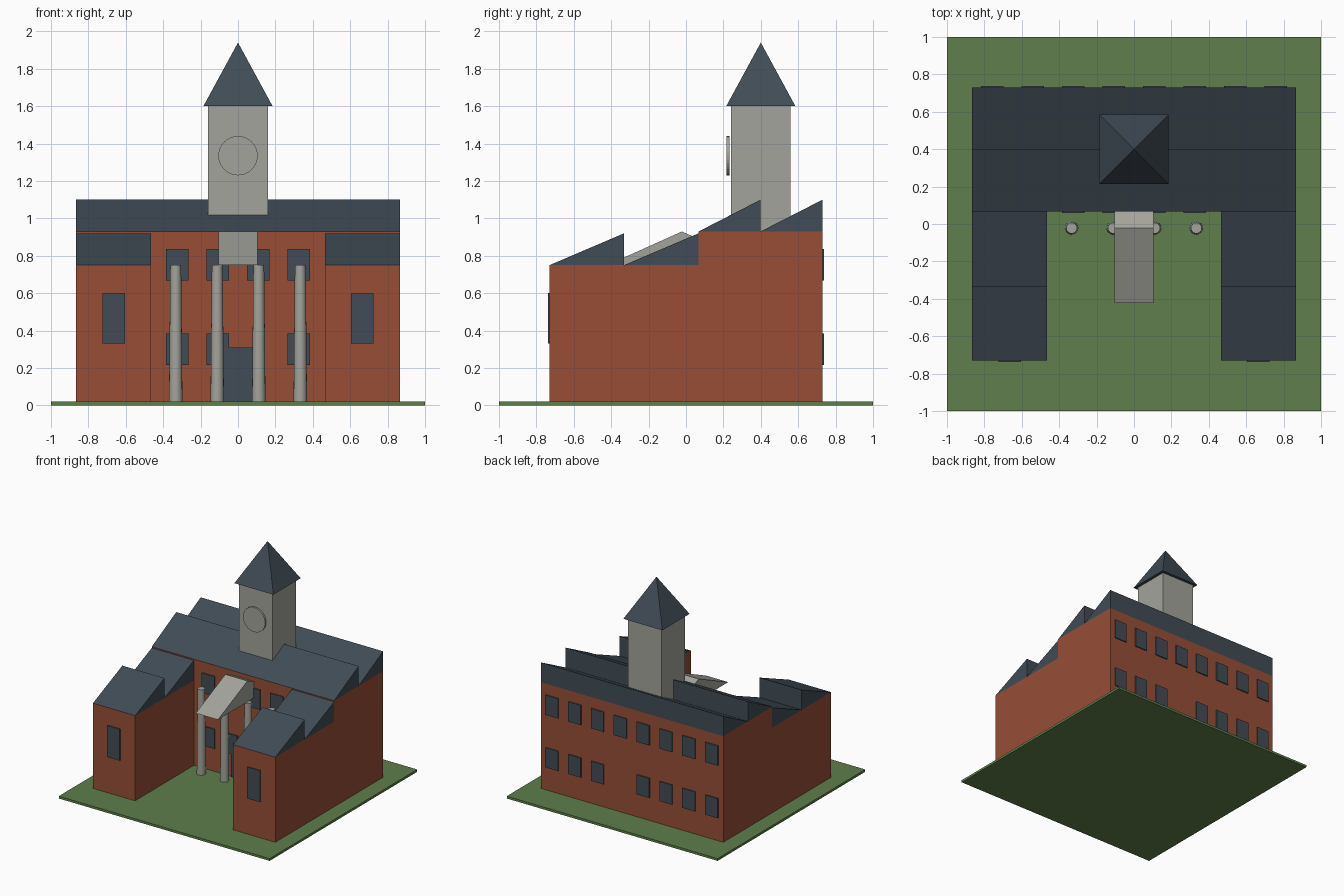
import bpy, bmesh, math
from mathutils import Matrix

cube = bpy.data.objects.get("Cube")
if cube:
    bpy.data.objects.remove(cube, do_unlink=True)


def material(name, rgb):
    mat = bpy.data.materials.new(name)
    mat.use_nodes = True
    mat.diffuse_color = (*rgb, 1)
    mat.node_tree.nodes["Principled BSDF"].inputs["Base Color"].default_value = (*rgb, 1)
    return mat


grass = material("grass green", (0.115, 0.21, 0.072))
brick = material("red brick", (0.31, 0.076, 0.037))
slate = material("dark slate", (0.052, 0.072, 0.092))
stone = material("grey stone", (0.37, 0.37, 0.335))


def finish(bm, name, mat):
    bmesh.ops.recalc_face_normals(bm, faces=bm.faces)
    mesh = bpy.data.meshes.new(name)
    bm.to_mesh(mesh)
    bm.free()
    mesh.materials.append(mat)
    obj = bpy.data.objects.new(name, mesh)
    bpy.context.collection.objects.link(obj)
    return obj


def box(name, x, y, z, mat):
    """Box from (min, max) pairs."""
    bm = bmesh.new()
    bmesh.ops.create_cube(bm, size=1)
    for v in bm.verts:
        v.co = [lo + (c + 0.5) * (hi - lo) for c, (lo, hi) in zip(v.co, (x, y, z))]
    return finish(bm, name, mat)


def prism(name, x, profile, mat):
    """Extrude a (y, z) profile along x."""
    bm = bmesh.new()
    face = bm.faces.new([bm.verts.new((x[0], y, z)) for y, z in profile])
    out = bmesh.ops.extrude_face_region(bm, geom=[face])["geom"]
    moved = [v for v in out if isinstance(v, bmesh.types.BMVert)]
    bmesh.ops.translate(bm, verts=moved, vec=(x[1] - x[0], 0, 0))
    return finish(bm, name, mat)


def cone(name, sides, r1, r2, depth, matrix, mat):
    bm = bmesh.new()
    bmesh.ops.create_cone(bm, cap_ends=True, segments=sides, radius1=r1,
                          radius2=r2, depth=depth, matrix=matrix)
    return finish(bm, name, mat)


def smooth(obj):
    bpy.ops.object.select_all(action='DESELECT')
    obj.select_set(True)
    bpy.context.view_layer.objects.active = obj
    bpy.ops.object.shade_smooth_by_angle(angle=math.radians(35))


def sawtooth(name, x, y0, y1, z, rise):
    """Two wedges, each climbing towards the back."""
    mid = (y0 + y1) / 2
    for part, a, b in (("front", y0, mid), ("back", mid, y1)):
        prism(f"{name}_{part}", x, [(a, z), (b, z), (b, z + rise)], slate)


def window(name, x, y, z):
    box(name, (x - 0.06, x + 0.06), y, z, slate)


# Lawn and main hall
box("lawn", (-1, 1), (-1, 1), (0, 0.02), grass)
box("main_hall", (-0.865, 0.865), (0.067, 0.73), (0.02, 0.93), brick)
sawtooth("main_roof", (-0.865, 0.865), 0.067, 0.73, 0.93, 0.17)

# Side wings, each with a tall front window
for side, s in (("left", 1), ("right", -1)):
    x = sorted((s * 0.465, s * 0.865))
    box(f"{side}_wing", x, (-0.73, 0.067), (0.02, 0.75), brick)
    sawtooth(f"{side}_wing_roof", x, -0.73, 0.067, 0.75, 0.17)
    window(f"{side}_wing_window", s * 0.665, (-0.739, -0.73), (0.33, 0.6))

# Window rows; one bay is left out on the lower floor
for floor, z in (("lower", (0.217, 0.385)), ("upper", (0.667, 0.837))):
    for i in range(8):
        if floor == "lower" and i == 4:
            continue
        x = (i - 3.5) * 0.2165
        window(f"{floor}_back_window_{i}", x, (0.73, 0.739), z)
        if 2 <= i <= 5:
            window(f"{floor}_front_window_{i}", x, (0.058, 0.067), z)

# Door
box("door", (-0.108, 0.108), (0.0575, 0.067), (0.02, 0.31), slate)

# Portico: tapered columns and a small gable roof
for i, x in enumerate((-0.333, -0.111, 0.111, 0.333)):
    smooth(cone(f"column_{i}", 16, 0.036, 0.029, 0.73,
                Matrix.Translation((x, -0.022, 0.385)), stone))
prism("portico_roof", (-0.105, 0.105), [(-0.422, 0.75), (0.378, 0.75), (-0.022, 0.93)], stone)

# Clock tower with pyramid roof
box("tower", (-0.16, 0.16), (0.24, 0.56), (0.93, 1.6), stone)
cone("tower_roof", 4, 0.185 * math.sqrt(2), 0, 0.34,
     Matrix.Translation((0, 0.4, 1.77)) @ Matrix.Rotation(math.pi / 4, 4, 'Z'), slate)
cone("clock_face", 32, 0.105, 0.105, 0.015,
     Matrix.Translation((0, 0.225, 1.335)) @ Matrix.Rotation(math.pi / 2, 4, 'X'), stone)
